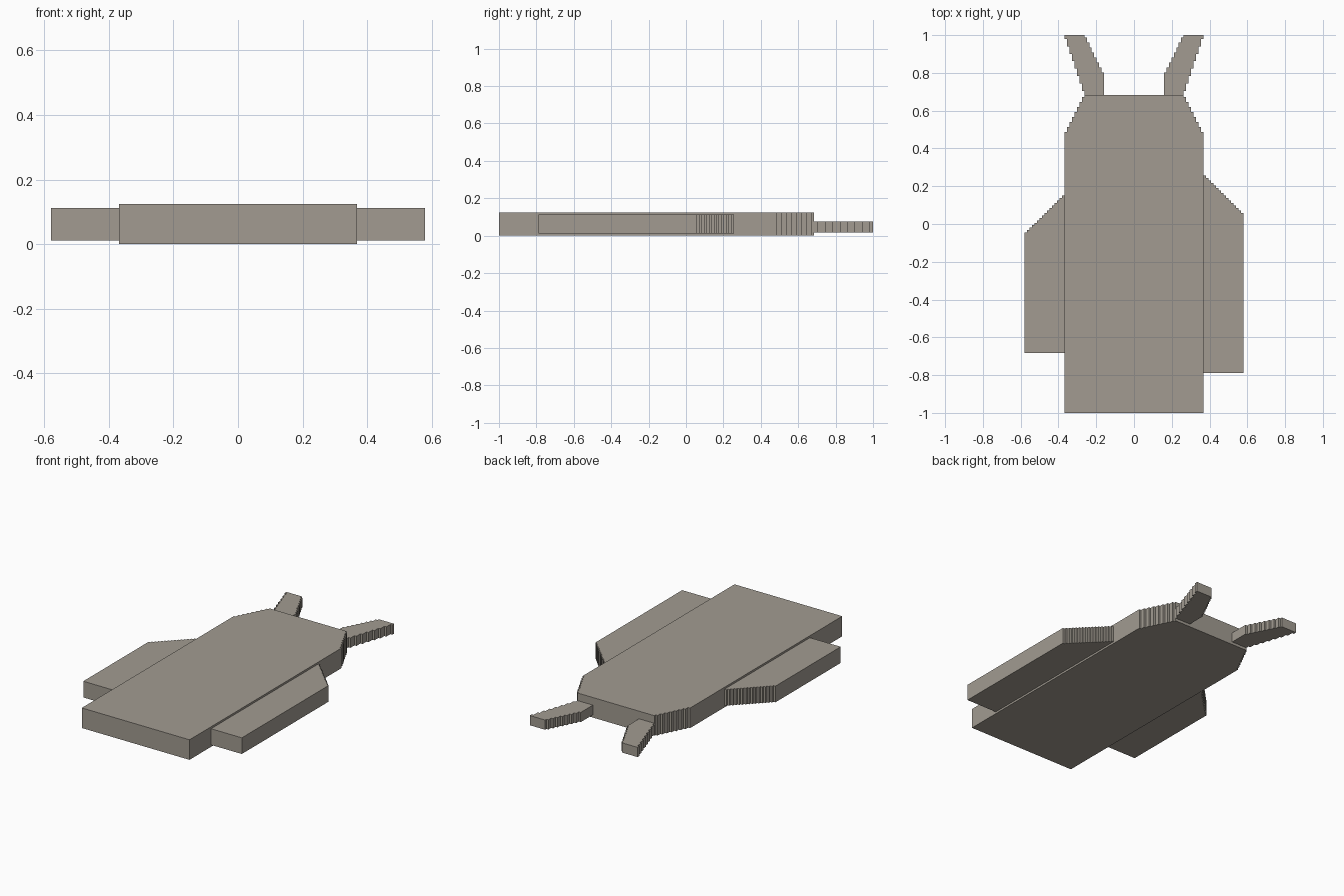
import bpy, bmesh

if "Cube" in bpy.data.objects:
    bpy.data.objects.remove(bpy.data.objects["Cube"])

C = 2 / 152  # size of one outline step cell

# Warm dark grey used on every part
stone = bpy.data.materials.new("warm_grey")
stone.diffuse_color = (0.36, 0.33, 0.285, 1)
stone.use_nodes = True
stone.node_tree.nodes["Principled BSDF"].inputs["Base Color"].default_value = stone.diffuse_color


def stairs(x0, y0, x1, y1, n):
    """Stepped line from (x0, y0) to (x1, y1); the first and last treads are half length."""
    pts = [(x0, y0)]
    for k in range(n):
        y = y0 + (y1 - y0) * (k + 0.5) / n
        pts.append((x0 + (x1 - x0) * k / n, y))
        pts.append((x0 + (x1 - x0) * (k + 1) / n, y))
    return pts + [(x1, y1)]


def plate(name, outline, z0, z1, sx=1):
    """Extrude a flat outline (in cells) between two heights."""
    bm = bmesh.new()
    face = bm.faces.new([bm.verts.new((sx * x * C, y * C, z0)) for x, y in outline])
    top = bmesh.ops.extrude_face_region(bm, geom=[face])["geom"]
    for v in top:
        if isinstance(v, bmesh.types.BMVert):
            v.co.z = z1
    bmesh.ops.remove_doubles(bm, verts=bm.verts, dist=1e-5)
    bmesh.ops.recalc_face_normals(bm, faces=bm.faces)
    mesh = bpy.data.meshes.new(name)
    bm.to_mesh(mesh)
    bm.free()
    mesh.materials.append(stone)
    obj = bpy.data.objects.new(name, mesh)
    bpy.context.collection.objects.link(obj)
    return obj


# Main slab with tapered, stepped shoulders
right = [(28, -76)] + stairs(28, 36, 20, 52, 8)
left = [(-x, y) for x, y in reversed(right)]
plate("body", right + left, 0.0, 0.124)

# Side plates: the left one is shorter at both ends
for name, sx, bottom, shoulder in (("right_side_plate", 1, -60, 4),
                                   ("left_side_plate", -1, -52, -4)):
    outline = [(28, bottom), (44, bottom)] + stairs(44, shoulder, 28, shoulder + 16, 16)
    plate(name, outline, 0.012, 0.112, sx)

# Splayed prongs at the back end
prong = stairs(20, 52, 28, 76, 8) + stairs(20, 76, 12, 60, 8) + [(12, 52)]
for name, sx in (("right_prong", 1), ("left_prong", -1)):
    plate(name, prong, 0.017, 0.077, sx)
